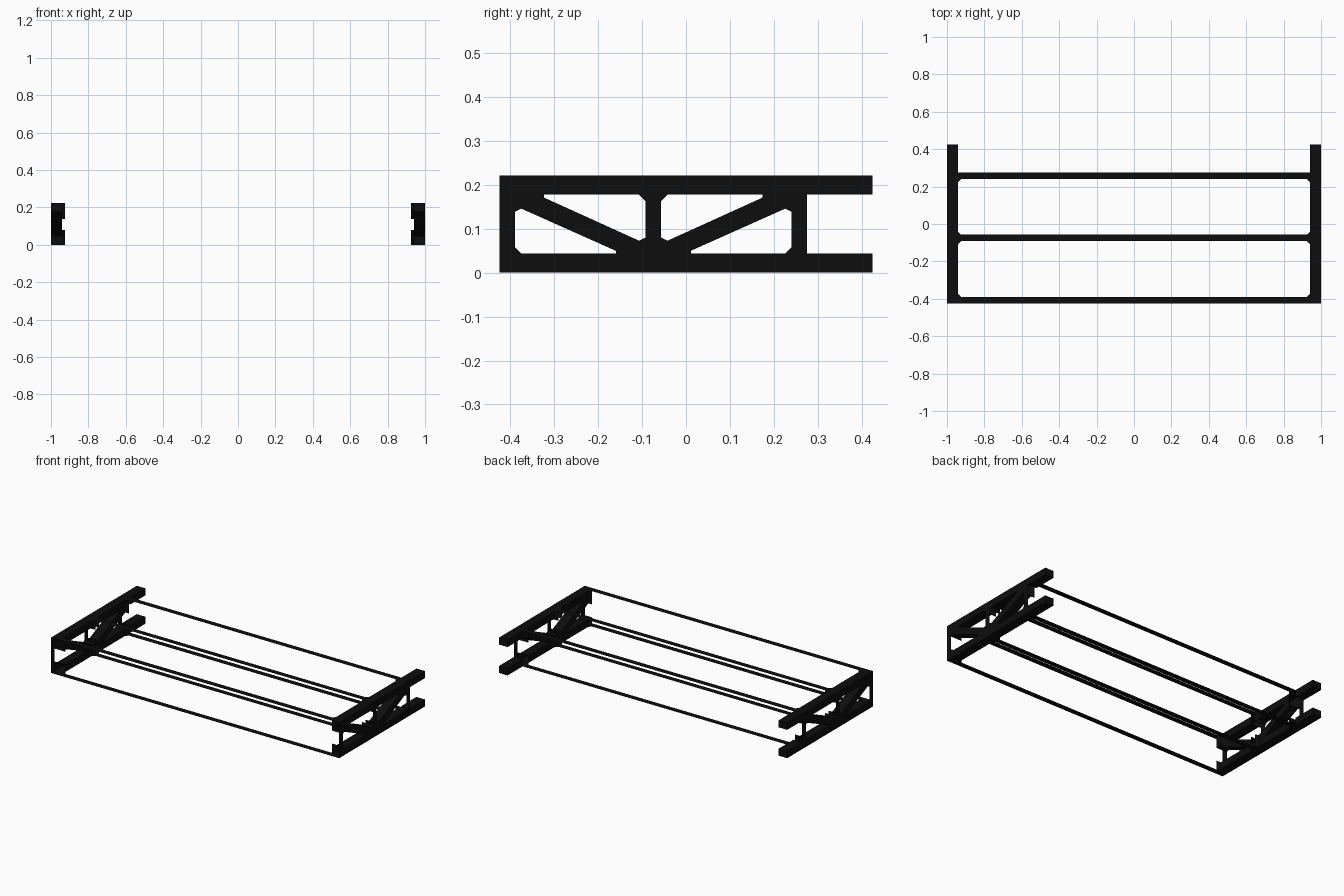
import bpy, bmesh
from mathutils import Vector

if "Cube" in bpy.data.objects:
    bpy.data.objects.remove(bpy.data.objects["Cube"])

H, HY, IN = 0.222, 0.425, 0.941      # height, half depth, inner face of side trusses
AXIS = -0.0745                       # y of the middle post, mirror line of the truss
POSTS = [(-HY, -0.389), (-0.092, -0.057), (0.24, 0.276)]


def prism(name, pts, along):
    """Solid from points swept by a vector."""
    bm = bmesh.new()
    face = bm.faces.new([bm.verts.new(p) for p in pts])
    ext = bmesh.ops.extrude_face_region(bm, geom=[face])['geom']
    bmesh.ops.translate(bm, vec=Vector(along),
                        verts=[v for v in ext if isinstance(v, bmesh.types.BMVert)])
    bmesh.ops.recalc_face_normals(bm, faces=bm.faces)
    me = bpy.data.meshes.new(name)
    bm.to_mesh(me)
    bm.free()
    ob = bpy.data.objects.new(name, me)
    bpy.context.collection.objects.link(ob)
    return ob


# Block from which the frame is cut
frame = prism("truss_frame", [(-1, -HY, 0), (1, -HY, 0), (1, HY, 0), (-1, HY, 0)], (0, 0, H))

# Side windows between chords, posts and diagonals (y, z)
lower = [(-.389, .058), (-.375, .044), (-.160, .044), (-.160, .050), (-.375, .146), (-.389, .139)]
upper = [(-.323, .178), (-.107, .178), (-.092, .163), (-.092, .080), (-.107, .073), (-.323, .171)]
windows = [lower, upper]
windows += [[(2 * AXIS - y, z) for y, z in w] for w in windows]
for w in windows[2:]:                # snap mirrored window edges to the posts
    w[:] = [(0.24 if abs(y - 0.24) < .003 else -0.057 if abs(y + 0.057) < .003 else y, z)
            for y, z in w]
windows.append([(0.276, .044), (0.6, .044), (0.6, .178), (0.276, .178)])
cutters = [prism("side_cutter", [(-1.2, y, z) for y, z in w], (2.4, 0, 0)) for w in windows]

# Top windows between the cross members, with chamfered corners
C = 0.016
for a, b in ((POSTS[0][1], POSTS[1][0]), (POSTS[1][1], POSTS[2][0])):
    pts = [(-IN, a + C), (-IN + C, a), (IN - C, a), (IN, a + C),
           (IN, b - C), (IN - C, b), (-IN + C, b), (-IN, b - C)]
    cutters.append(prism("top_cutter", [(x, y, -.2) for x, y in pts], (0, 0, .7)))
cutters.append(prism("top_cutter", [(x, y, -.2) for x, y in
                     ((-IN, .276), (IN, .276), (IN, .6), (-IN, .6))], (0, 0, .7)))

for c in cutters:
    m = frame.modifiers.new("cut", 'BOOLEAN')
    m.operation, m.solver, m.object = 'DIFFERENCE', 'EXACT', c
    c.hide_render = True

dg = bpy.context.evaluated_depsgraph_get()
me = bpy.data.meshes.new_from_object(frame.evaluated_get(dg))
frame.modifiers.clear()
frame.data = me
for c in cutters:
    bpy.data.objects.remove(c)

# Cross members are open: keep only top and bottom strips and outer post faces
bm = bmesh.new()
bm.from_mesh(me)
bm.normal_update()
walls = [f for f in bm.faces if abs(f.normal.y) > .99 and f.calc_center_median().y < .4]
bmesh.ops.delete(bm, geom=walls, context='FACES')
bm.to_mesh(me)
bm.free()

mat = bpy.data.materials.new("black_metal")
mat.diffuse_color = (0.004, 0.004, 0.004, 1)
mat.use_nodes = True
mat.node_tree.nodes["Principled BSDF"].inputs["Base Color"].default_value = mat.diffuse_color
me.materials.clear()
me.materials.append(mat)
